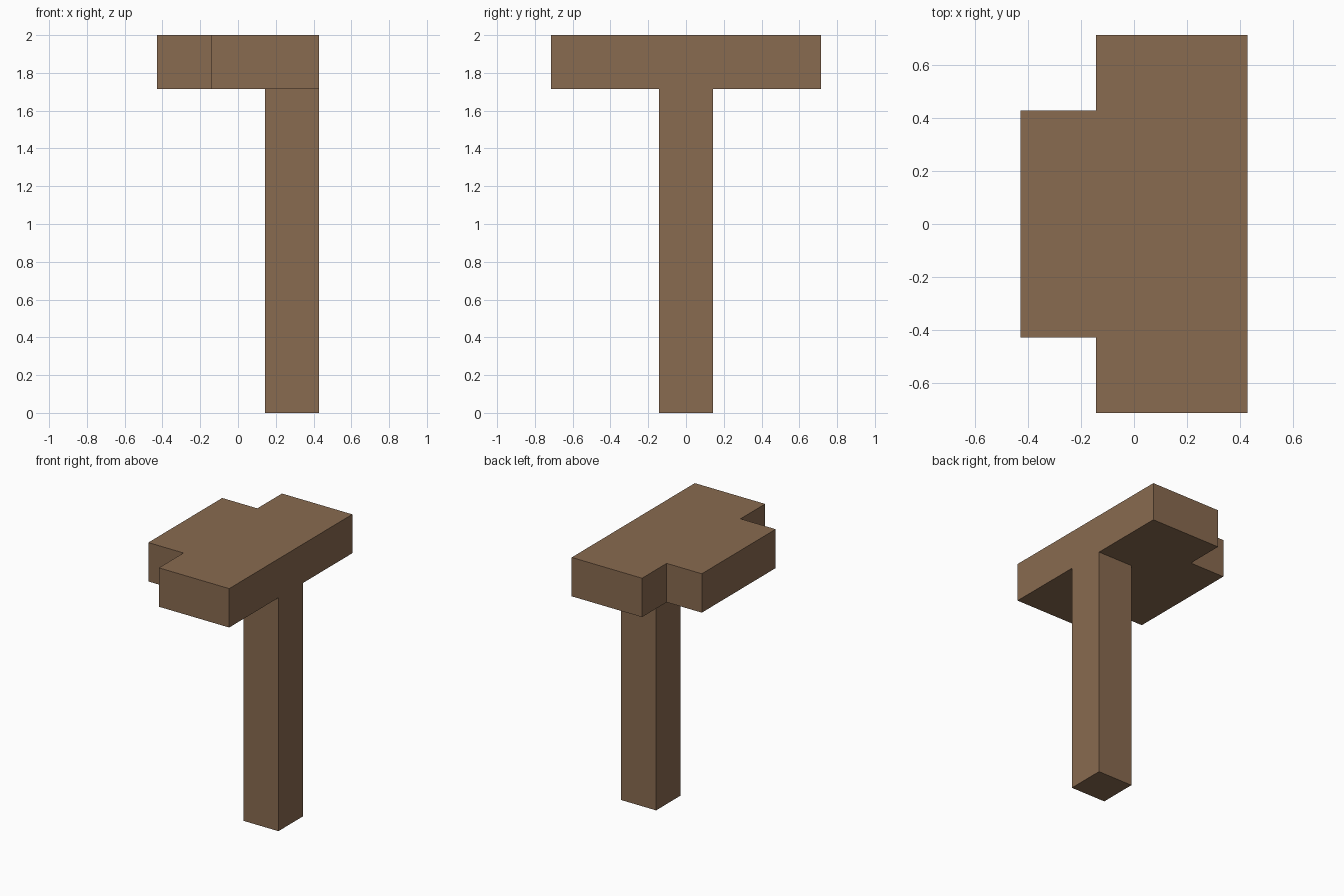
import bpy
import bmesh

default_cube = bpy.data.objects.get("Cube")
if default_cube:
    bpy.data.objects.remove(default_cube, do_unlink=True)

U = 2 / 7  # block module: the model is seven modules tall

# Single wood colour
wood = bpy.data.materials.new("brown_wood")
wood.use_nodes = True
colour = (0.25, 0.145, 0.08, 1)
wood.diffuse_color = colour
wood.node_tree.nodes["Principled BSDF"].inputs["Base Color"].default_value = colour


def prism(name, outline, bottom, top):
    """Extrude an outline, given in modules, between two heights."""
    bm = bmesh.new()
    base = bm.faces.new([bm.verts.new((x * U, y * U, bottom * U)) for x, y in outline])
    extruded = bmesh.ops.extrude_face_region(bm, geom=[base], use_keep_orig=True)
    verts = [e for e in extruded["geom"] if isinstance(e, bmesh.types.BMVert)]
    bmesh.ops.translate(bm, verts=verts, vec=(0, 0, (top - bottom) * U))
    bmesh.ops.recalc_face_normals(bm, faces=bm.faces)
    mesh = bpy.data.meshes.new(name)
    bm.to_mesh(mesh)
    bm.free()
    mesh.materials.append(wood)
    obj = bpy.data.objects.new(name, mesh)
    bpy.context.collection.objects.link(obj)
    return obj


# Slab with both corners notched on its right edge, mirrored front to back
half = [(1.5, -2.5), (-0.5, -2.5), (-0.5, -1.5), (-1.5, -1.5)]
prism("top_slab", half + [(x, -y) for x, y in reversed(half)], 6, 7)

# Square post flush with the left edge of the slab
prism("post", [(0.5, -0.5), (1.5, -0.5), (1.5, 0.5), (0.5, 0.5)], 0, 6)
